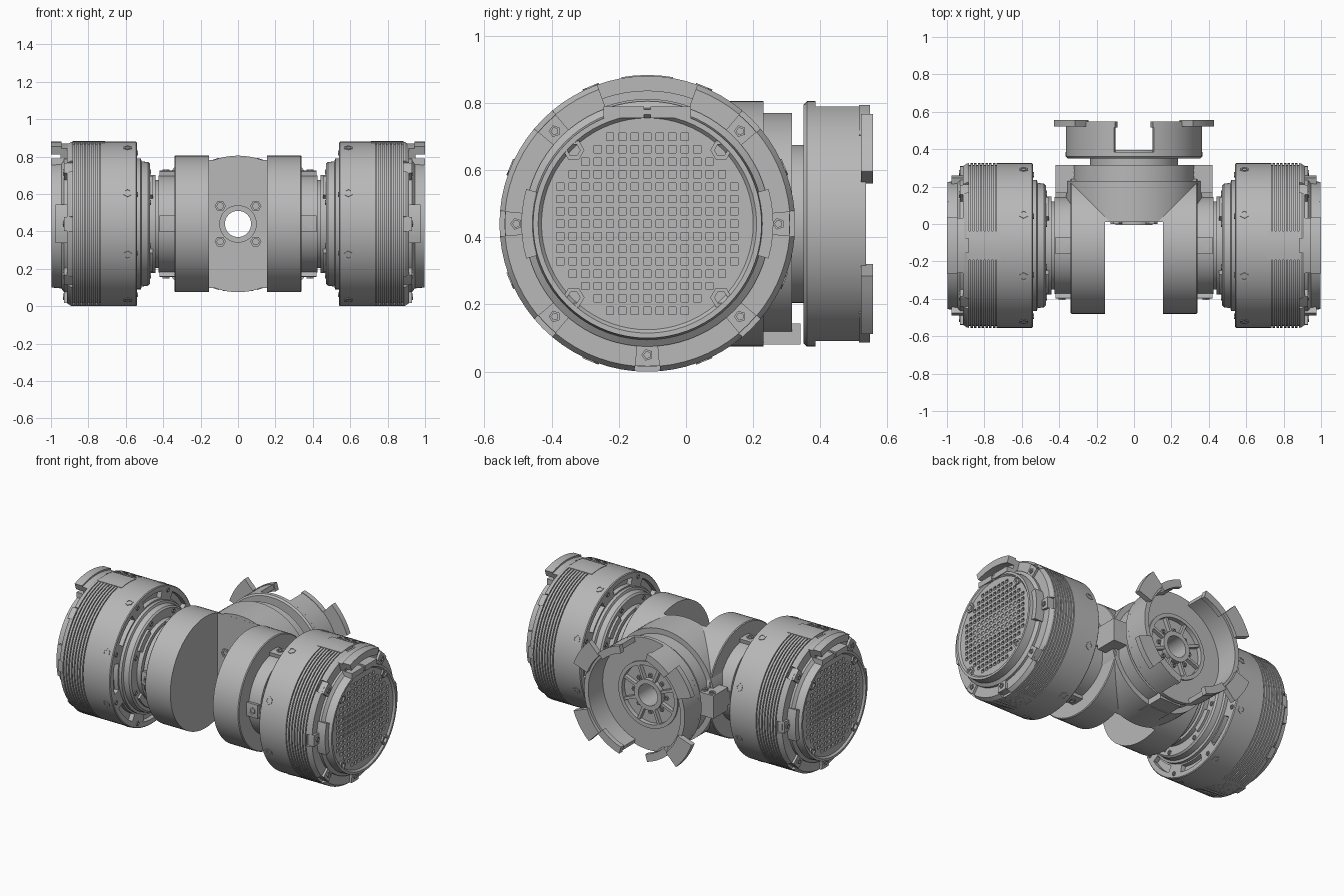
import bpy, bmesh
from math import sin, cos, pi, radians, hypot
from mathutils import Matrix, Vector

if "Cube" in bpy.data.objects:
    bpy.data.objects.remove(bpy.data.objects["Cube"])

grey = bpy.data.materials.new("machined grey")
grey.use_nodes = True
grey.diffuse_color = (0.48, 0.48, 0.48, 1)
grey.node_tree.nodes["Principled BSDF"].inputs["Base Color"].default_value = grey.diffuse_color

AXIS_Y, AXIS_Z = -0.115, 0.44


def drum_frame(s):
    """Local z runs outward along x, local x along y, local y up."""
    return Matrix(((0, 0, s, 0), (1, 0, 0, AXIS_Y), (0, 1, 0, AXIS_Z), (0, 0, 0, 1)))


# Local z runs backward along y, local x along x, local y up
REAR = Matrix(((1, 0, 0, 0), (0, 0, 1, 0), (0, 1, 0, AXIS_Z), (0, 0, 0, 1)))


def lathe(bm, profile, frame, sides=72, hollow=False):
    """Turn (height, radius) points about the local z axis."""
    rings = []
    for w, r in profile:
        rings.append([bm.verts.new(frame @ Vector((r * cos(2 * pi * k / sides), r * sin(2 * pi * k / sides), w)))
                      for k in range(sides)])
    pairs = list(zip(rings, rings[1:]))
    if hollow:
        pairs.append((rings[-1], rings[0]))
    else:
        bm.faces.new(rings[0])
        bm.faces.new(rings[-1])
    for a, b in pairs:
        for k in range(sides):
            n = (k + 1) % sides
            bm.faces.new((a[k], a[n], b[n], b[k]))


def arc(bm, r0, r1, mid, half, w0, w1, frame):
    """Curved block: radii r0..r1, angle mid +- half in degrees, heights w0..w1."""
    steps = max(2, int(half / 2.5))
    rows = []
    for k in range(steps + 1):
        a = radians(mid - half + 2 * half * k / steps)
        rows.append([bm.verts.new(frame @ Vector((r * cos(a), r * sin(a), w)))
                     for r, w in ((r0, w0), (r1, w0), (r1, w1), (r0, w1))])
    bm.faces.new(rows[0])
    bm.faces.new(rows[-1])
    for a, b in zip(rows, rows[1:]):
        for k in range(4):
            n = (k + 1) % 4
            bm.faces.new((a[k], a[n], b[n], b[k]))


def box(bm, centre, size, frame=Matrix()):
    m = frame @ Matrix.Translation(centre) @ Matrix.Diagonal((*size, 1))
    bmesh.ops.create_cube(bm, size=1, matrix=m)


def bolt(bm, pos, direction, r, frame, sides=6):
    """Socket-head bolt with its seat at pos."""
    turn = Vector(direction).to_track_quat('Z', 'Y').to_matrix().to_4x4()
    head = [(-0.015, r), (0.008, r), (0.008, r * 0.6), (-0.008, r * 0.6)]
    lathe(bm, head, frame @ Matrix.Translation(pos) @ turn, sides)


def shade(mesh):
    bm = bmesh.new()
    bm.from_mesh(mesh)
    for f in bm.faces:
        f.smooth = True
    for e in bm.edges:
        e.smooth = len(e.link_faces) == 2 and e.calc_face_angle(0) < 0.5
    bm.to_mesh(mesh)
    bm.free()


def finish(name, bm):
    bmesh.ops.recalc_face_normals(bm, faces=bm.faces)
    mesh = bpy.data.meshes.new(name)
    bm.to_mesh(mesh)
    bm.free()
    mesh.materials.append(grey)
    shade(mesh)
    ob = bpy.data.objects.new(name, mesh)
    bpy.context.collection.objects.link(ob)
    return ob


def cut(ob, cutter_bm):
    cutter = finish("cutter", cutter_bm)
    mod = ob.modifiers.new("cut", 'BOOLEAN')
    mod.operation, mod.solver, mod.object = 'DIFFERENCE', 'EXACT', cutter
    deps = bpy.context.evaluated_depsgraph_get()
    mesh = bpy.data.meshes.new_from_object(ob.evaluated_get(deps))
    ob.modifiers.clear()
    ob.data = mesh
    bpy.data.objects.remove(cutter)
    shade(mesh)


for s, side in ((1, "left"), (-1, "right")):
    F = drum_frame(s)

    # Drum housing with cooling grooves
    bm = bmesh.new()
    prof = [(0.54, 0.1), (0.54, 0.435), (0.545, 0.44)]
    for k in range(8):
        w = 0.735 + k * 0.02
        prof += [(w, 0.44), (w, 0.43), (w + 0.006, 0.43), (w + 0.006, 0.44)]
    prof += [(0.893, 0.44), (0.915, 0.425), (0.915, 0.1)]
    lathe(bm, prof, F)
    drum = finish(side + "_drum", bm)
    # Curved slots in the inner face and notches round the outer edge
    bm = bmesh.new()
    for k in range(8):
        arc(bm, 0.36, 0.405, 45 * k, 14, 0.5, 0.57, F)
        arc(bm, 0.425, 0.46, 45 * k, 5, 0.885, 0.95, F)
    cut(drum, bm)

    # End cap with pierced grille
    bm = bmesh.new()
    lathe(bm, [(0.9, 0.365), (0.93, 0.365), (0.945, 0.345), (0.997, 0.34), (0.997, 0.325), (0.985, 0.315)], F)
    cap = finish(side + "_end_cap", bm)
    bm = bmesh.new()
    for i in range(-7, 8):
        for j in range(-7, 8):
            if i * i + j * j <= 58:
                shallow = abs(i) <= 5 and -1 <= j <= 2
                box(bm, (i * 0.037, j * 0.037, 1.0), (0.022, 0.022, 0.04 if shallow else 0.09), F)
    cut(cap, bm)

    # Tabs, clips and top bracket on the outer end
    bm = bmesh.new()
    for k in range(8):
        if k != 2:
            arc(bm, 0.335, 0.424, 45 * k, 5, 0.9, 0.93, F)
    arc(bm, 0.395, 0.44, 90, 20, 0.945, 1.0, F)
    arc(bm, 0.37, 0.43, 90, 20, 0.9, 0.95, F)
    for u in (-0.07, 0.07):
        box(bm, (u, 0.332, 0.965), (0.12, 0.035, 0.07), F)
    for a in (0, 180):
        arc(bm, 0.34, 0.375, a, 16, 0.9, 0.975, F)
    finish(side + "_end_brackets", bm)

    # Raised service plate on top and on the underside
    bm = bmesh.new()
    for a in (90, 270):
        arc(bm, 0.43, 0.443 if a == 90 else 0.4395, a, 10, 0.71, 0.885, F)
    finish(side + "_service_plates", bm)

    # Bolts round the drum and end face
    bm = bmesh.new()
    for k in range(8):
        a = radians(45 * k + 22.5)
        bolt(bm, (0.435 * cos(a), 0.435 * sin(a), 0.59), (cos(a), sin(a), 0), 0.026, F)
        a = radians(45 * k)
        if k != 2:
            bolt(bm, (0.39 * cos(a), 0.39 * sin(a), 0.928), (0, 0, 1), 0.018, F, 5)
        if k % 2:
            bolt(bm, (0.31 * cos(a), 0.31 * sin(a), 0.988), (0, 0, 1), 0.032, F)
        a = radians(45 * k + 22.5)
        bolt(bm, (0.41 * cos(a), 0.41 * sin(a), 0.542), (0, 0, -1), 0.015, F)
        bolt(bm, (0.3 * cos(a), 0.3 * sin(a), 0.472), (0, 0, -1), 0.016, F)
    finish(side + "_drum_bolts", bm)

    # Stepped bearing and neck between drum and yoke
    bm = bmesh.new()
    lathe(bm, [(0.32, 0.26), (0.425, 0.26), (0.425, 0.235), (0.44, 0.235), (0.44, 0.262), (0.47, 0.262),
               (0.47, 0.32), (0.48, 0.33), (0.515, 0.335), (0.52, 0.35), (0.55, 0.35)], F)
    finish(side + "_neck", bm)
    bm = bmesh.new()
    for k in range(4):
        arc(bm, 0.25, 0.285, 90 * k, 9, 0.34, 0.42, F)
        a = radians(90 * k)
        bolt(bm, (0.283 * cos(a), 0.283 * sin(a), 0.385), (cos(a), sin(a), 0), 0.022, F)
        arc(bm, 0.25, 0.3, 90 * k + 45, 14, 0.455, 0.48, F)
    finish(side + "_neck_lugs", bm)

    # Lug joining the yoke to the rear collar
    bm = bmesh.new()
    box(bm, (s * 0.37, 0.24, 0.44), (0.1, 0.15, 0.15))
    bolt(bm, (s * 0.39, 0.285, 0.515), (0, 0, 1), 0.022, Matrix())
    bolt(bm, (s * 0.33, 0.275, 0.515), (0, 0, 1), 0.022, Matrix())
    finish(side + "_rear_lug", bm)

# Yoke arms: cross cylinder with a slot and a through hole
bm = bmesh.new()
lathe(bm, [(-0.34, 0.36), (-0.335, 0.365), (0.335, 0.365), (0.34, 0.36)], drum_frame(1))
arms = finish("yoke_arms", bm)
bm = bmesh.new()
box(bm, (0, -0.49, 0.44), (0.31, 1.0, 1.2))
cut(arms, bm)
bm = bmesh.new()
lathe(bm, [(-0.2, 0.07), (0.6, 0.07)], REAR, 36)
cut(arms, bm)

# Rear stem, collar and neck with the bore through them
bm = bmesh.new()
lathe(bm, [(0.012, 0.07), (0.012, 0.365), (0.23, 0.365), (0.23, 0.33), (0.315, 0.33),
           (0.315, 0.235), (0.36, 0.235), (0.36, 0.07)], REAR, hollow=True)
finish("rear_stem", bm)

bm = bmesh.new()
box(bm, (0, 0.24, 0.112), (0.16, 0.2, 0.062))
finish("bottom_lug", bm)

# Bore collar and bolts in the slot
bm = bmesh.new()
lathe(bm, [(-0.005, 0.07), (-0.005, 0.1), (0.02, 0.1), (0.02, 0.07)], REAR, 36, True)
for x in (-0.095, 0.095):
    for z in (-0.095, 0.095):
        bolt(bm, (x, z, 0.008), (0, 0, -1), 0.03, REAR)
finish("bore_collar", bm)

# Open dish: floor, hub rings and spokes
bm = bmesh.new()
lathe(bm, [(0.35, 0.07), (0.35, 0.355), (0.36, 0.365), (0.385, 0.365), (0.385, 0.215),
           (0.365, 0.21), (0.365, 0.07)], REAR, hollow=True)
lathe(bm, [(0.36, 0.07), (0.36, 0.1), (0.395, 0.1), (0.395, 0.07)], REAR, 36, True)
lathe(bm, [(0.36, 0.19), (0.36, 0.215), (0.395, 0.215), (0.395, 0.19)], REAR, hollow=True)
for k in range(8):
    turn = REAR @ Matrix.Rotation(radians(45 * k + 22.5), 4, 'Z')
    box(bm, (0.145, 0, 0.375), (0.1, 0.018, 0.03), turn)
    a = radians(45 * k)
    bolt(bm, (0.118 * cos(a), 0.118 * sin(a), 0.368), (0, 0, 1), 0.014, REAR)
finish("dish_floor", bm)

# Dish walls, open at the top and bottom, with clamping tabs
bm = bmesh.new()
for mid in (0, 180):
    arc(bm, 0.335, 0.365, mid, 73, 0.38, 0.535, REAR)
    for d in (-1, 1):
        arc(bm, 0.35, 0.455, mid + d * 33, 13, 0.52, 0.556, REAR)
        arc(bm, 0.32, 0.368, mid + d * 60, 14, 0.515, 0.548, REAR)
        for t in (25, 41):
            a = radians(mid + d * t)
            bolt(bm, (0.42 * cos(a), 0.42 * sin(a), 0.546), (0, 0, 1), 0.018, REAR)
finish("dish_walls", bm)
